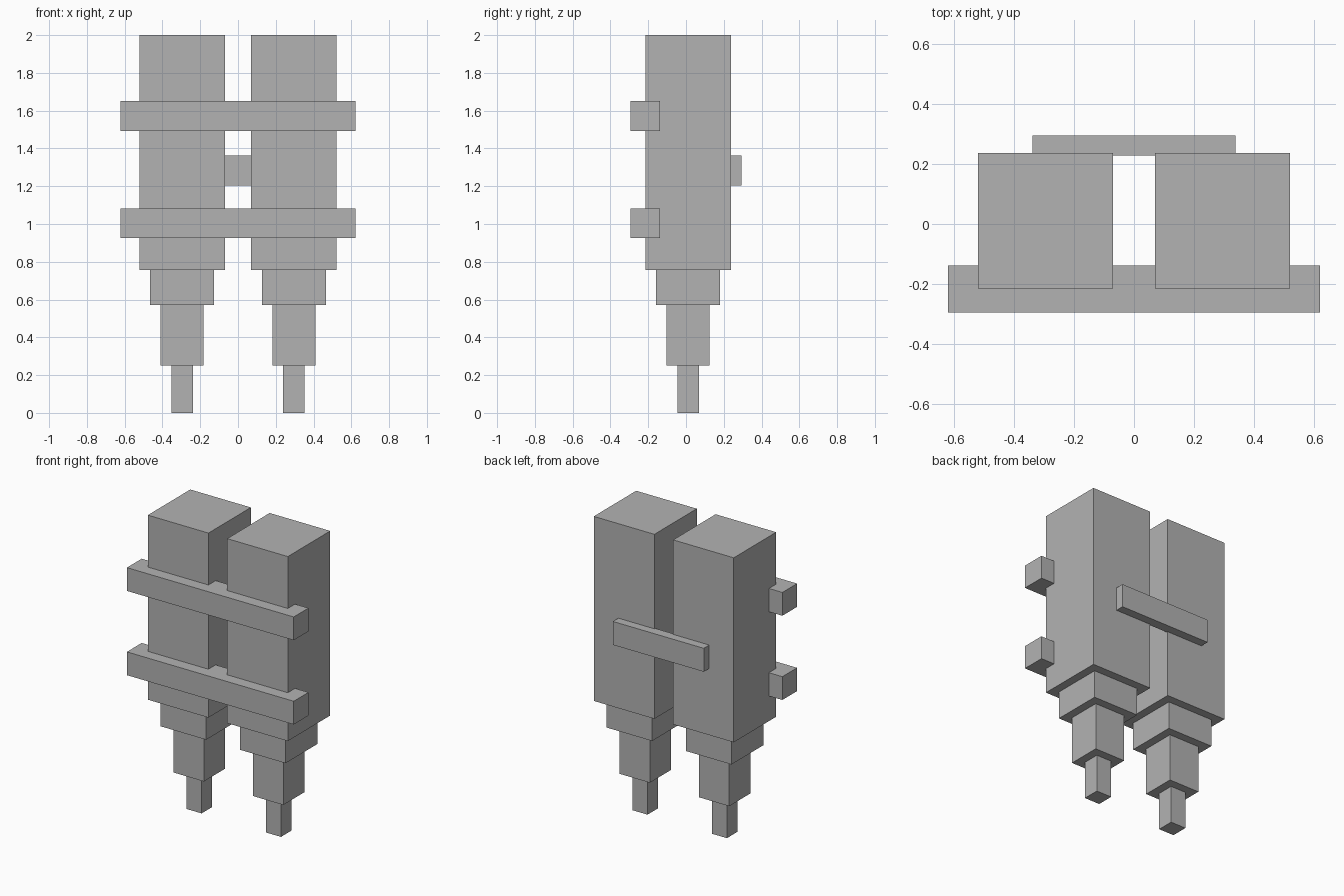
import bpy

default = bpy.data.objects.get("Cube")
if default:
    bpy.data.objects.remove(default, do_unlink=True)

# Single flat colour
grey = bpy.data.materials.new("plain_grey")
grey.use_nodes = True
colour = (0.45, 0.45, 0.45, 1)
grey.diffuse_color = colour
grey.node_tree.nodes["Principled BSDF"].inputs["Base Color"].default_value = colour


def box(name, low, high):
    """Axis-aligned box between two corners."""
    bpy.ops.mesh.primitive_cube_add(size=1)
    obj = bpy.context.object
    obj.name = name
    obj.location = [(a + b) / 2 for a, b in zip(low, high)]
    obj.scale = [b - a for a, b in zip(low, high)]
    bpy.ops.object.transform_apply(location=True, rotation=False, scale=True)
    obj.data.materials.append(grey)
    return obj


# Twin stepped columns: part, width, bottom, top
TIERS = [
    ("tip", 0.113, 0, 0.252),
    ("lower_step", 0.226, 0.252, 0.57),
    ("upper_step", 0.339, 0.57, 0.756),
    ("body", 0.452, 0.756, 2),
]
COLUMN_X, COLUMN_Y = 0.296, 0.011
for side, sign in (("left", 1), ("right", -1)):
    x = sign * COLUMN_X
    for part, width, bottom, top in TIERS:
        h = width / 2
        box(f"{side}_{part}", (x - h, COLUMN_Y - h, bottom), (x + h, COLUMN_Y + h, top))

# Two long bars across the front
for name, bottom in (("lower_front_bar", 0.925), ("upper_front_bar", 1.493)):
    box(name, (-0.622, -0.295, bottom), (0.622, -0.138, bottom + 0.157))

# Short bar joining the columns at the back
box("back_bar", (-0.339, 0.229, 1.205), (0.339, 0.295, 1.363))
